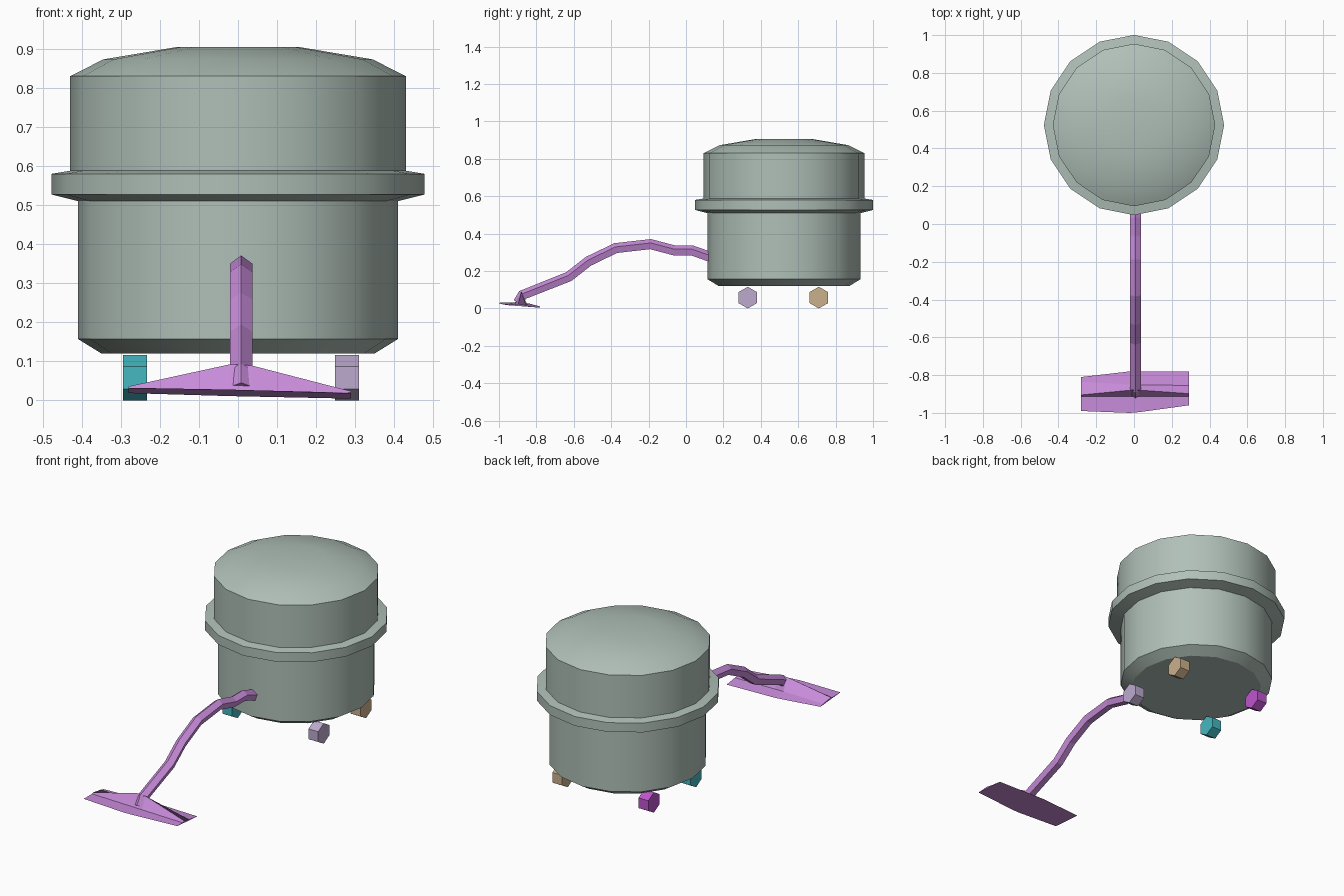
import bpy, bmesh
from math import sin, cos, pi, radians
from mathutils import Vector

cube = bpy.data.objects.get("Cube")
if cube:
    bpy.data.objects.remove(cube, do_unlink=True)


def material(name, rgb):
    m = bpy.data.materials.new(name)
    m.use_nodes = True
    m.diffuse_color = (*rgb, 1)
    m.node_tree.nodes["Principled BSDF"].inputs["Base Color"].default_value = (*rgb, 1)
    return m


def loft(name, rings, mat, smooth=False):
    """Skin closed rings of equal size one after another and cap both ends."""
    bm = bmesh.new()
    loops = [[bm.verts.new(p) for p in ring] for ring in rings]
    n = len(loops[0])
    for a, b in zip(loops, loops[1:]):
        for i in range(n):
            j = (i + 1) % n
            bm.faces.new((a[i], a[j], b[j], b[i]))
    bm.faces.new(loops[0])
    bm.faces.new(loops[-1])
    bmesh.ops.recalc_face_normals(bm, faces=bm.faces)
    mesh = bpy.data.meshes.new(name)
    bm.to_mesh(mesh)
    bm.free()
    mesh.materials.append(mat)
    obj = bpy.data.objects.new(name, mesh)
    bpy.context.collection.objects.link(obj)
    if smooth:
        bpy.ops.object.select_all(action='DESELECT')
        obj.select_set(True)
        bpy.context.view_layer.objects.active = obj
        bpy.ops.object.shade_smooth_by_angle(angle=radians(30))
    return obj


def circle(n):
    """Unit polygon with its first corner pointing up."""
    return [(sin(2 * pi * i / n), cos(2 * pi * i / n)) for i in range(n)]


grey = material("grey green", (0.434, 0.527, 0.479))
purple = material("soft purple", (0.578, 0.262, 0.701))
teal = material("teal", (0.058, 0.479, 0.527))
lavender = material("lavender", (0.503, 0.402, 0.617))
tan = material("tan", (0.597, 0.434, 0.262))
magenta = material("magenta", (0.515, 0.091, 0.610))

# Canister: turned profile of radius and height
profile = [(.35, .12), (.41, .157), (.41, .51), (.477, .527), (.477, .58),
           (.43, .588), (.43, .83), (.345, .873), (.155, .905)]
loft("canister", [[(r * x, .524 + r * y, z) for x, y in circle(16)]
                  for r, z in profile], grey, True)

# Wheels: hexagonal prisms lying along x
for name, x, y, mat in [("front_left_wheel", .279, .33, lavender),
                        ("back_left_wheel", .279, .71, tan),
                        ("front_right_wheel", -.264, .33, teal),
                        ("back_right_wheel", -.264, .71, magenta)]:
    loft(name, [[(x + side, y + .058 * u, .058 + .058 * v) for u, v in circle(6)]
                for side in (-.031, .031)], mat)

# Hose: pentagon swept along a bent path
path = [Vector((.008, y, z)) for y, z in
        [(.16, .262), (.03, .308), (-.065, .308), (-.19, .341), (-.375, .32),
         (-.52, .25), (-.625, .168), (-.872, .07), (-.895, .03)]]
side = Vector((1, 0, 0))
rings = []
for i, p in enumerate(path):
    before = (p - path[max(i - 1, 0)]).normalized()
    after = (path[min(i + 1, len(path) - 1)] - p).normalized()
    up = side.cross(before + after).normalized()
    if up.z < 0:
        up.negate()
    rings.append([p + .03 * (u * side + v * up) for u, v in circle(5)])
loft("hose", rings, purple)


# Floor head: slightly tilted plate with a ridge rising to the hose
def plate_z(x, y):
    return .027 - .021 * x - .076 * (y + 1)


sections = []
for x, front, ridge, back_foot, back, rise in [
        (-.28, -.99, -.905, -.835, -.81, .01),
        (-.02, -1, -.88, -.85, -.78, .074),
        (.035, -.995, -.88, -.851, -.78, .072),
        (.29, -.96, -.898, -.855, -.78, .01)]:
    outline = [(front, 0), (-.914, .005), (ridge, rise), (back_foot, .005), (back, 0)]
    sections.append([(x, y, plate_z(x, y) + h) for y, h in outline])
loft("floor_head", sections, purple)
